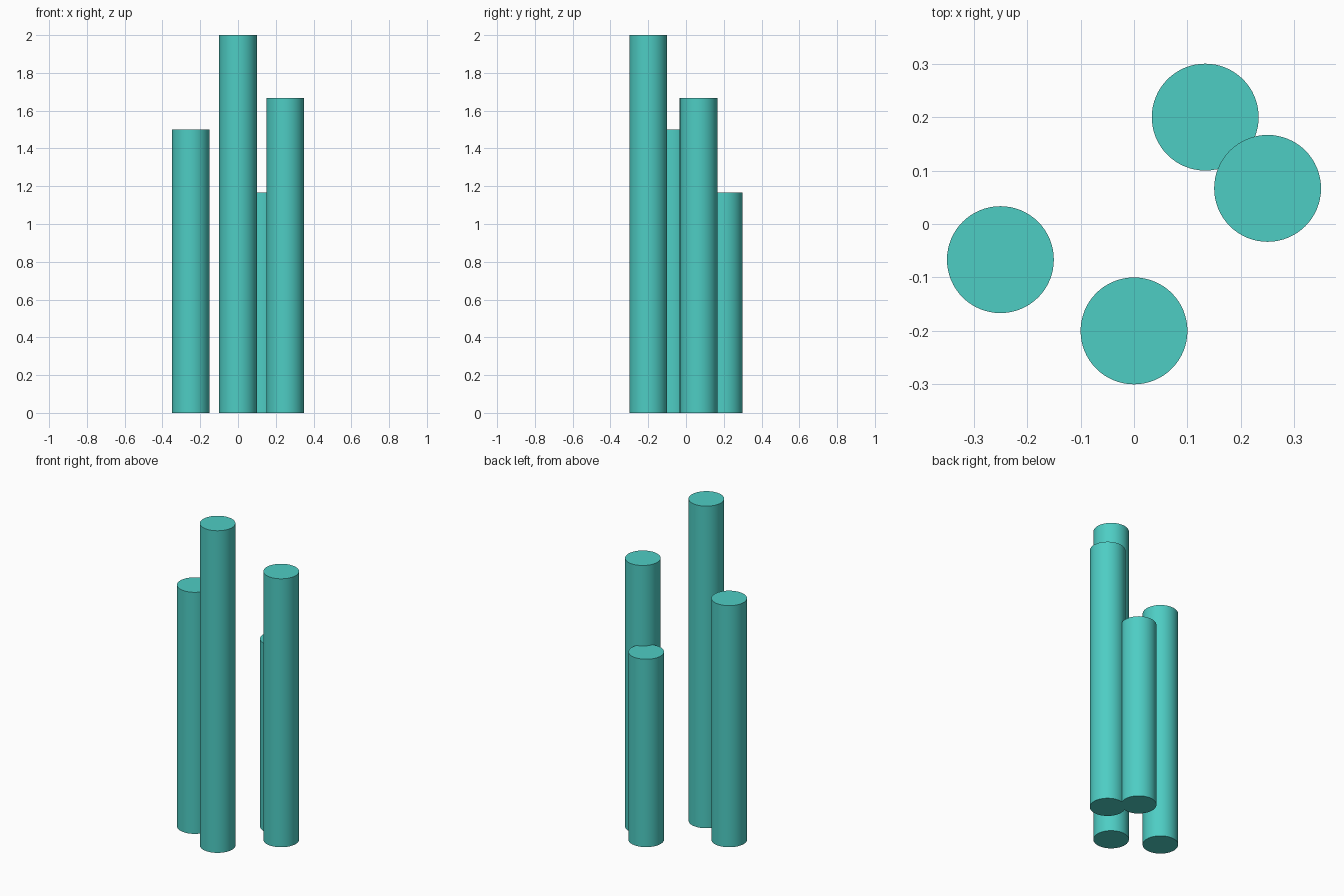
import bpy
import math

if "Cube" in bpy.data.objects:
    bpy.data.objects.remove(bpy.data.objects["Cube"])

teal = bpy.data.materials.new("teal")
teal.diffuse_color = (0.076, 0.610, 0.552, 1.0)
teal.use_nodes = True
teal.node_tree.nodes["Principled BSDF"].inputs["Base Color"].default_value = teal.diffuse_color

RADIUS = 0.1


def pillar(name, x, y, height):
    """Upright round pillar standing on the ground."""
    bpy.ops.mesh.primitive_cylinder_add(vertices=64, radius=RADIUS, depth=height,
                                        location=(x, y, height / 2))
    obj = bpy.context.object
    obj.name = name
    obj.data.materials.append(teal)
    bpy.ops.object.shade_smooth_by_angle(angle=math.radians(30))
    return obj


# Four pillars of stepped heights; the right and back ones overlap slightly
for name, x, y, height in (
    ("front_pillar", 0.0, -0.2, 2.0),
    ("left_pillar", -0.25, -0.0667, 1.5),
    ("right_pillar", 0.25, 0.0667, 1.6667),
    ("back_pillar", 0.1333, 0.2, 1.1667),
):
    pillar(name, x, y, height)
